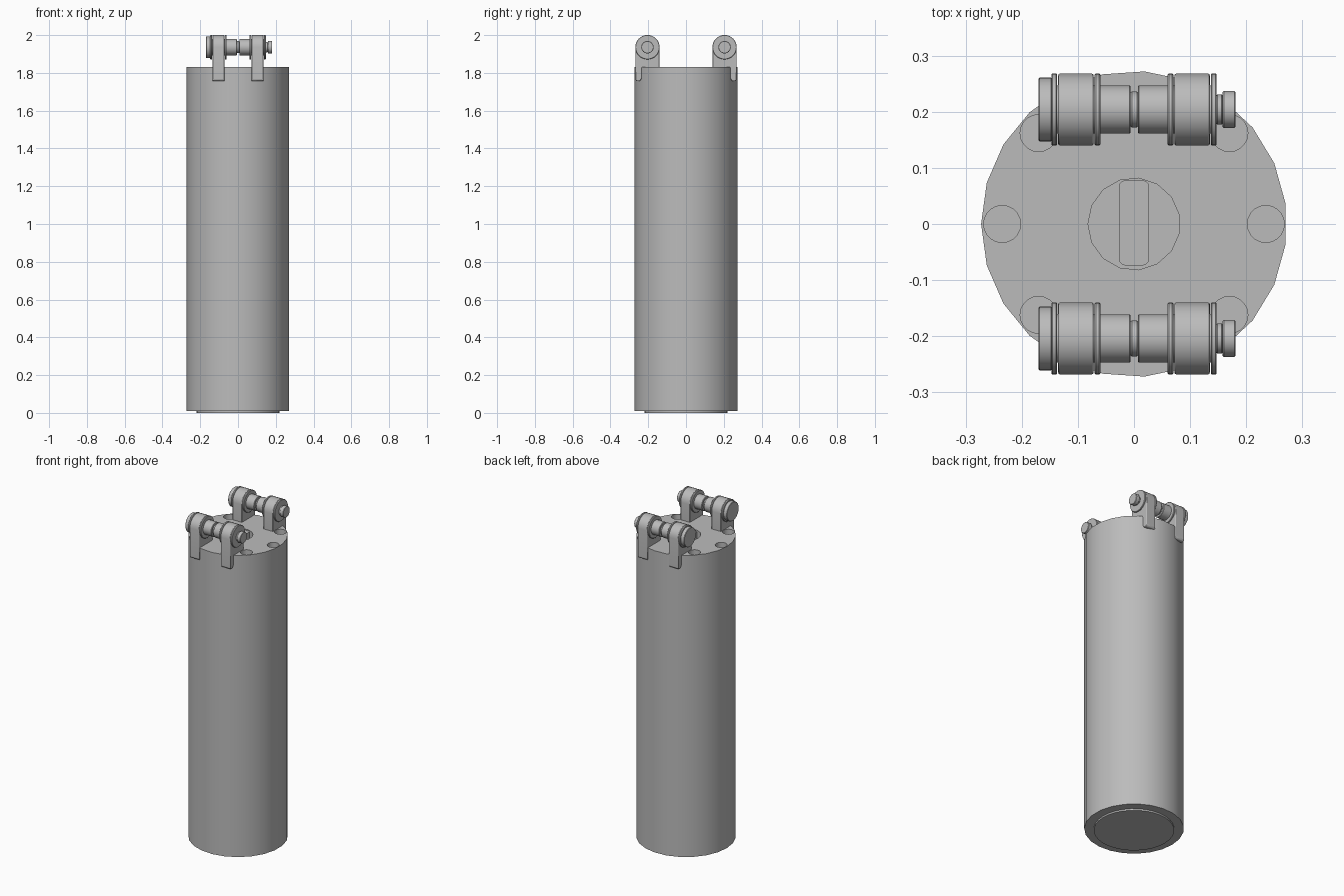
import bpy, bmesh, math
from mathutils import Matrix, Vector

cube = bpy.data.objects.get("Cube")
if cube:
    bpy.data.objects.remove(cube, do_unlink=True)

grey = bpy.data.materials.new("plain grey")
grey.use_nodes = True
colour = (0.5, 0.5, 0.5, 1)
grey.diffuse_color = colour
grey.node_tree.nodes["Principled BSDF"].inputs["Base Color"].default_value = colour


def finish(bm, name, smooth=True):
    bmesh.ops.recalc_face_normals(bm, faces=bm.faces)
    mesh = bpy.data.meshes.new(name)
    bm.to_mesh(mesh)
    bm.free()
    mesh.materials.append(grey)
    obj = bpy.data.objects.new(name, mesh)
    bpy.context.collection.objects.link(obj)
    if smooth:
        shade(obj)
    return obj


def shade(obj):
    bpy.ops.object.select_all(action='DESELECT')
    obj.select_set(True)
    bpy.context.view_layer.objects.active = obj
    bpy.ops.object.shade_smooth_by_angle(angle=math.radians(35))


def prism(bm, points, direction):
    """Extrude a closed outline along a direction."""
    face = bm.faces.new([bm.verts.new(p) for p in points])
    out = bmesh.ops.extrude_face_region(bm, geom=[face])
    moved = [v for v in out["geom"] if isinstance(v, bmesh.types.BMVert)]
    bmesh.ops.translate(bm, verts=moved, vec=direction)


def disc(bm, x, y, r, z0, z1, sides):
    ring = [(x - r * math.cos(math.tau * i / sides),
             y - r * math.sin(math.tau * i / sides), z0) for i in range(sides)]
    prism(bm, ring, (0, 0, z1 - z0))


# Main cylinder with recesses cut in its top
TOP = 1.83
bm = bmesh.new()
disc(bm, 0, 0, 0.2725, 0.01, TOP, 23)
body = finish(bm, "body", smooth=False)

bm = bmesh.new()
disc(bm, 0, 0, 0.082, TOP - 0.05, TOP + 0.05, 15)
for sx in (-1, 1):
    for x, y in ((0.235, 0), (0.17, 0.162), (0.17, -0.162)):
        disc(bm, sx * x, y, 0.033, TOP - 0.05, TOP + 0.05, 20)
cutter = finish(bm, "recess_cutter", smooth=False)
cutter.hide_render = True
cut = body.modifiers.new("recesses", 'BOOLEAN')
cut.operation = 'DIFFERENCE'
cut.solver = 'EXACT'
cut.object = cutter
bpy.context.view_layer.objects.active = body
bpy.ops.object.modifier_apply(modifier=cut.name)
bpy.data.objects.remove(cutter, do_unlink=True)
shade(body)

# Raised disc under the base
bm = bmesh.new()
disc(bm, 0, 0, 0.22, 0, 0.012, 32)
finish(bm, "base_disc")

# Grip bar across the central recess
bm = bmesh.new()
bmesh.ops.create_cube(bm, size=1, matrix=Matrix.Translation((0, 0.002, TOP - 0.03))
                      @ Matrix.Diagonal((0.054, 0.152, 0.05, 1)))
upright = [e for e in bm.edges if abs(e.verts[0].co.z - e.verts[1].co.z) > 0.01]
bmesh.ops.bevel(bm, geom=upright, offset=0.012, segments=3, profile=0.5, affect='EDGES')
finish(bm, "grip_bar")

# Hinge brackets and pins, one pair at the front and one at the back
PIN_Y, PIN_Z, EYE = 0.204, 1.936, 0.064


def lug(name, side, x0, x1):
    """Rounded eye with a tongue hooked over the cylinder's rim."""
    outline = [(EYE * math.cos(math.pi * i / 12), PIN_Z + EYE * math.sin(math.pi * i / 12))
               for i in range(13)]
    outline += [(-EYE, TOP - 0.005), (EYE - 0.034, TOP - 0.005), (EYE - 0.034, 1.772),
                (EYE - 0.024, 1.756), (EYE - 0.006, 1.756), (EYE, 1.764)]
    bm = bmesh.new()
    prism(bm, [(x0, side * (PIN_Y + y), z) for y, z in outline], (x1 - x0, 0, 0))
    obj = finish(bm, name, smooth=False)
    bevel = obj.modifiers.new("soft edges", 'BEVEL')
    bevel.width = 0.003
    bevel.segments = 2
    bevel.limit_method = 'ANGLE'
    shade(obj)


def turned(name, side, profile, sides=32):
    """Revolve (x, radius) steps about the pin axis."""
    bm = bmesh.new()
    verts = [bm.verts.new((x, 0, r)) for x, r in profile]
    edges = [bm.edges.new(pair) for pair in zip(verts, verts[1:])]
    bmesh.ops.spin(bm, geom=verts + edges, cent=(0, 0, 0), axis=(1, 0, 0),
                   angle=math.tau, steps=sides, use_duplicate=False)
    bmesh.ops.remove_doubles(bm, verts=bm.verts, dist=1e-5)
    bmesh.ops.translate(bm, verts=bm.verts, vec=Vector((0, side * PIN_Y, PIN_Z)))
    finish(bm, name)


def steps(*sections):
    """Stepped profile from (start, end, radius) with chamfered corners."""
    c = 0.002
    points = [(sections[0][0], 0)]
    for a, b, r in sections:
        points += [(a, r - c), (a + c, r), (b - c, r), (b, r - c)]
    return points + [(sections[-1][1], 0)]


for side, label in ((-1, "front"), (1, "back")):
    lug(label + "_right_lug", side, -0.135, -0.072)
    lug(label + "_left_lug", side, 0.072, 0.135)
    for i, x in enumerate((-0.147, -0.070, 0.060, 0.137)):
        turned(f"{label}_washer_{i + 1}", side, steps((x, x + 0.010, 0.0645)))
    turned(label + "_pin", side, steps(
        (-0.170, -0.146, 0.057), (-0.146, -0.006, 0.043), (-0.006, 0.007, 0.032),
        (0.007, 0.147, 0.043), (0.147, 0.158, 0.027), (0.158, 0.181, 0.033)))
